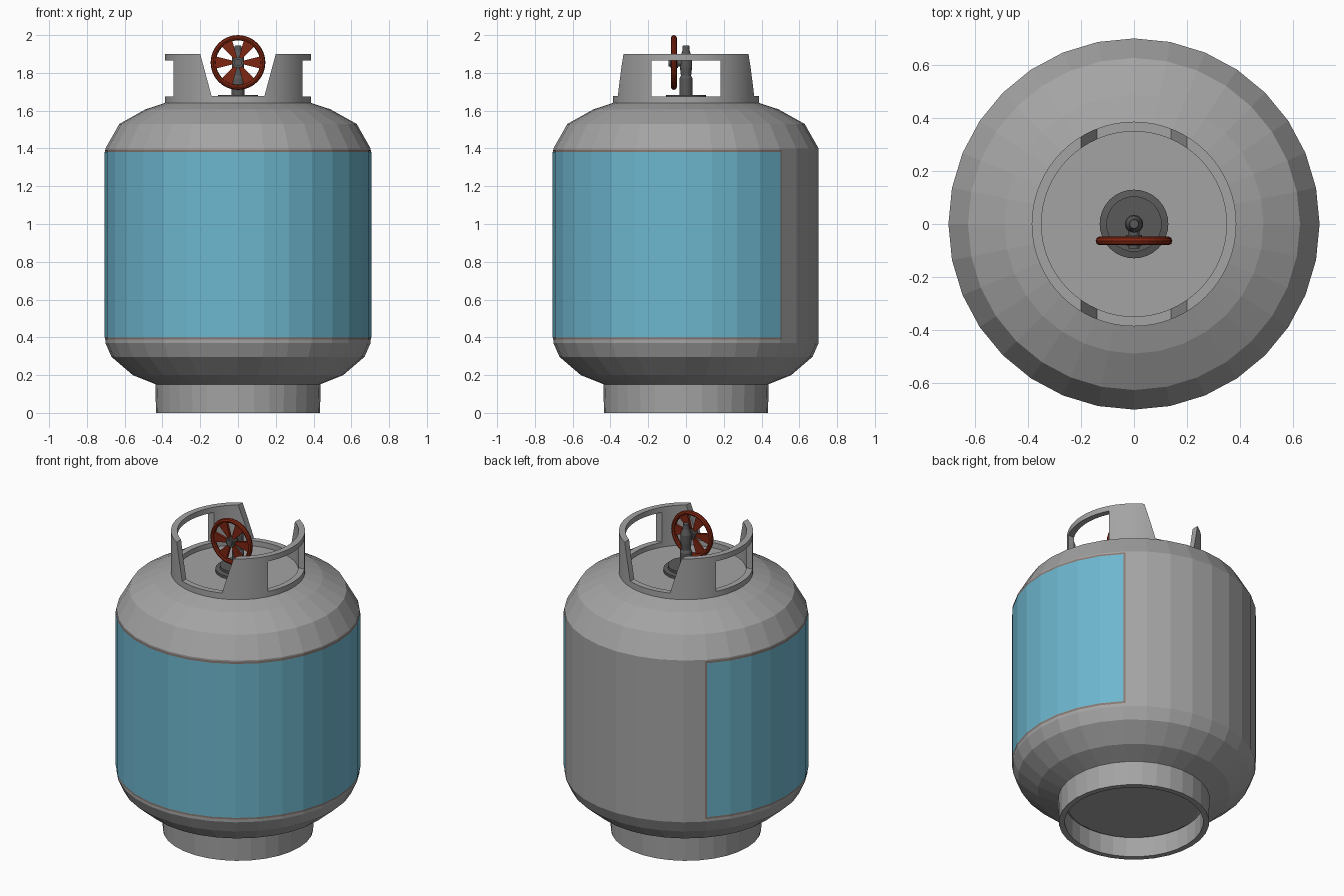
import bpy, bmesh, math
from mathutils import Vector, Matrix

if "Cube" in bpy.data.objects:
    bpy.data.objects.remove(bpy.data.objects["Cube"])

SIDES = 32


def material(name, rgb):
    m = bpy.data.materials.new(name)
    m.diffuse_color = (*rgb, 1)
    m.use_nodes = True
    m.node_tree.nodes["Principled BSDF"].inputs["Base Color"].default_value = m.diffuse_color
    return m


GREY = material("light_grey_metal", (0.37, 0.37, 0.37))
DARK = material("dark_grey_metal", (0.10, 0.10, 0.10))
BLUE = material("label_blue", (0.155, 0.47, 0.62))
RED = material("handwheel_red", (0.21, 0.019, 0.006))
EDGE = material("label_edge_warm_grey", (0.25, 0.19, 0.165))


def finish(name, bm, mat, matrix=None, recalc=True):
    if matrix:
        bm.transform(matrix)
    if recalc:
        bmesh.ops.recalc_face_normals(bm, faces=bm.faces)
    me = bpy.data.meshes.new(name)
    bm.to_mesh(me)
    bm.free()
    me.materials.append(mat)
    ob = bpy.data.objects.new(name, me)
    bpy.context.collection.objects.link(ob)
    return ob


def lathe(name, profile, mat, n=SIDES, closed=False, matrix=None):
    """Revolve (radius, height) points; open profiles are capped."""
    bm = bmesh.new()
    rings = [[bm.verts.new((r * math.cos(math.tau * i / n), r * math.sin(math.tau * i / n), z))
              for i in range(n)] for r, z in profile]
    pairs = list(zip(rings, rings[1:]))
    if closed:
        pairs.append((rings[-1], rings[0]))
    else:
        bm.faces.new(rings[0][::-1])
        bm.faces.new(rings[-1])
    for a, b in pairs:
        for i in range(n):
            j = (i + 1) % n
            bm.faces.new((a[i], a[j], b[j], b[i]))
    return finish(name, bm, mat, matrix)


def prism(name, outline, depth, mat, matrix):
    """Extrude a 2D outline symmetrically along local z."""
    bm = bmesh.new()
    lo = [bm.verts.new((x, y, -depth / 2)) for x, y in outline]
    hi = [bm.verts.new((x, y, depth / 2)) for x, y in outline]
    bm.faces.new(lo[::-1])
    bm.faces.new(hi)
    for i in range(len(lo)):
        j = (i + 1) % len(lo)
        bm.faces.new((lo[i], lo[j], hi[j], hi[i]))
    return finish(name, bm, mat, matrix)


def wrap(name, r, z0, z1, over, mat):
    """Thin sheet following the tank facets over the front 270 degrees."""
    def at(k):
        a = math.radians(-225) + k * math.tau / SIDES
        return Vector((r * math.cos(a), r * math.sin(a), 0))
    pts = [at(k) for k in range(25)]
    if over:
        f = over / (at(1) - at(0)).length
        pts = [at(0).lerp(at(-1), f)] + pts + [at(24).lerp(at(25), f)]
    bm = bmesh.new()
    lo = [bm.verts.new(p + Vector((0, 0, z0))) for p in pts]
    hi = [bm.verts.new(p + Vector((0, 0, z1))) for p in pts]
    for i in range(len(pts) - 1):
        bm.faces.new((lo[i], lo[i + 1], hi[i + 1], hi[i]))
    return finish(name, bm, mat, recalc=False)


# Tank body and foot ring
lathe("tank_body", [(0.38, 0.115), (0.44, 0.153), (0.557, 0.2), (0.67, 0.297), (0.702, 0.37),
                    (0.702, 1.40), (0.628, 1.53), (0.49, 1.607), (0.375, 1.645)], GREY)
lathe("foot_ring", [(0.438, 0.16), (0.434, 0), (0.40, 0), (0.40, 0.16)], GREY, closed=True)

# Label wrapped around the front, with a narrow edge
wrap("label_edge", 0.704, 0.388, 1.392, 0.012, EDGE)
wrap("label", 0.706, 0.40, 1.38, 0, BLUE)

# Collar: ring with tapered gaps front and back and windows left and right
collar = lathe("collar", [(0.387, 1.635), (0.387, 1.90), (0.35, 1.90), (0.35, 1.635)],
               GREY, n=64, closed=True)
to_xz = Matrix.Rotation(math.pi / 2, 4, 'X')             # local y -> world z
to_yz = Matrix.Rotation(math.pi / 2, 4, 'Z') @ to_xz
cutters = [
    prism("gap_cutter", [(-0.14, 1.678), (0.14, 1.678), (0.2135, 1.95), (-0.2135, 1.95)], 2, GREY, to_xz),
    prism("window_cutter", [(-0.183, 1.675), (0.183, 1.675), (0.183, 1.866), (-0.183, 1.866)], 2, GREY, to_yz),
]
for c in cutters:
    mod = collar.modifiers.new(c.name, 'BOOLEAN')
    mod.operation, mod.solver, mod.object = 'DIFFERENCE', 'EXACT', c
bpy.context.view_layer.objects.active = collar
collar.select_set(True)
for c in cutters:
    bpy.ops.object.modifier_apply(modifier=c.name)
for c in cutters:
    bpy.data.objects.remove(c)
bpy.ops.object.shade_smooth_by_angle(angle=math.radians(20))

# Valve: stepped base, tapering stem
lathe("valve_base", [(0.13, 1.64), (0.13, 1.662), (0.105, 1.668), (0.105, 1.684)], DARK)
lathe("valve_stem", [(0.035, 1.68), (0.035, 1.77), (0.027, 1.785), (0.032, 1.83), (0.032, 1.88),
                     (0.02, 1.915), (0.017, 1.945)], DARK, n=16)

# Handwheel on a horizontal spindle (local z points to the front)
WHEEL_Z = 1.855
wheel = Matrix.Translation((0, -0.064, WHEEL_Z)) @ to_xz
lathe("valve_spindle", [(0.02, -0.06), (0.02, 0.028)], DARK, n=12, matrix=wheel)
lathe("wheel_hub", [(0.03, -0.022), (0.03, 0.018)], DARK, n=12, matrix=wheel)
rim = [(0.131 + 0.014 * math.cos(k * math.tau / 8), 0.016 * math.sin(k * math.tau / 8)) for k in range(8)]
lathe("wheel_rim", rim, RED, closed=True, matrix=wheel)
for k in range(6):
    prism(f"wheel_spoke_{k + 1}", [(0.015, -0.006), (0.125, -0.034), (0.13, 0), (0.125, 0.034), (0.015, 0.006)],
          0.016, RED, wheel @ Matrix.Rotation(k * math.tau / 6, 4, 'Z'))
